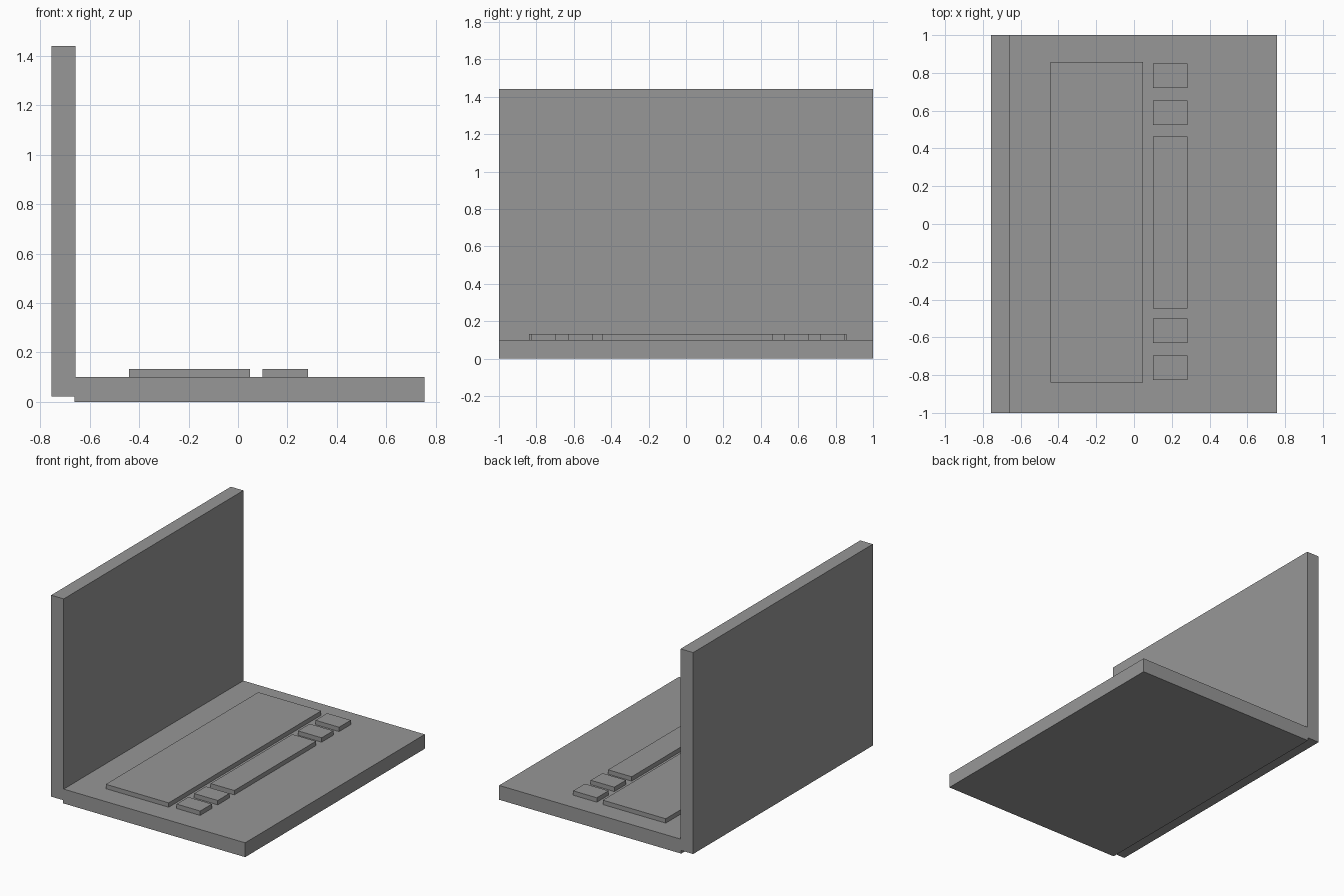
import bpy
import bmesh
from mathutils import Vector

if "Cube" in bpy.data.objects:
    bpy.data.objects.remove(bpy.data.objects["Cube"])

# Dark grey casing colour
casing = bpy.data.materials.new("dark_grey_casing")
casing.diffuse_color = (0.31, 0.31, 0.31, 1)
casing.use_nodes = True
casing.node_tree.nodes["Principled BSDF"].inputs["Base Color"].default_value = casing.diffuse_color


def box(name, x, y, z):
    """Box spanning the given (min, max) ranges, origin at its centre."""
    spans = (x, y, z)
    size = Vector([b - a for a, b in spans])
    bm = bmesh.new()
    bmesh.ops.create_cube(bm, size=1.0)
    bmesh.ops.scale(bm, vec=size, verts=bm.verts)
    mesh = bpy.data.meshes.new(name)
    bm.to_mesh(mesh)
    bm.free()
    mesh.materials.append(casing)
    obj = bpy.data.objects.new(name, mesh)
    obj.location = [(a + b) / 2 for a, b in spans]
    bpy.context.collection.objects.link(obj)
    return obj


# Lower body and upright lid, same footprint
box("base", (-0.663, 0.756), (-1, 1), (0, 0.101))
box("screen_lid", (-0.756, -0.658), (-1, 1), (0.022, 1.441))

# Raised slabs, set slightly into the base
KEY_Z = (0.095, 0.132)
ROW_X = (0.1, 0.284)
box("keyboard_block", (-0.442, 0.048), (-0.84, 0.857), KEY_Z)
box("space_bar", ROW_X, (-0.447, 0.462), KEY_Z)

# Two small keys on each side of the space bar
for i, y in enumerate((-0.761, -0.566, 0.59, 0.785)):
    box(f"side_key_{i + 1}", ROW_X, (y - 0.065, y + 0.065), KEY_Z)
